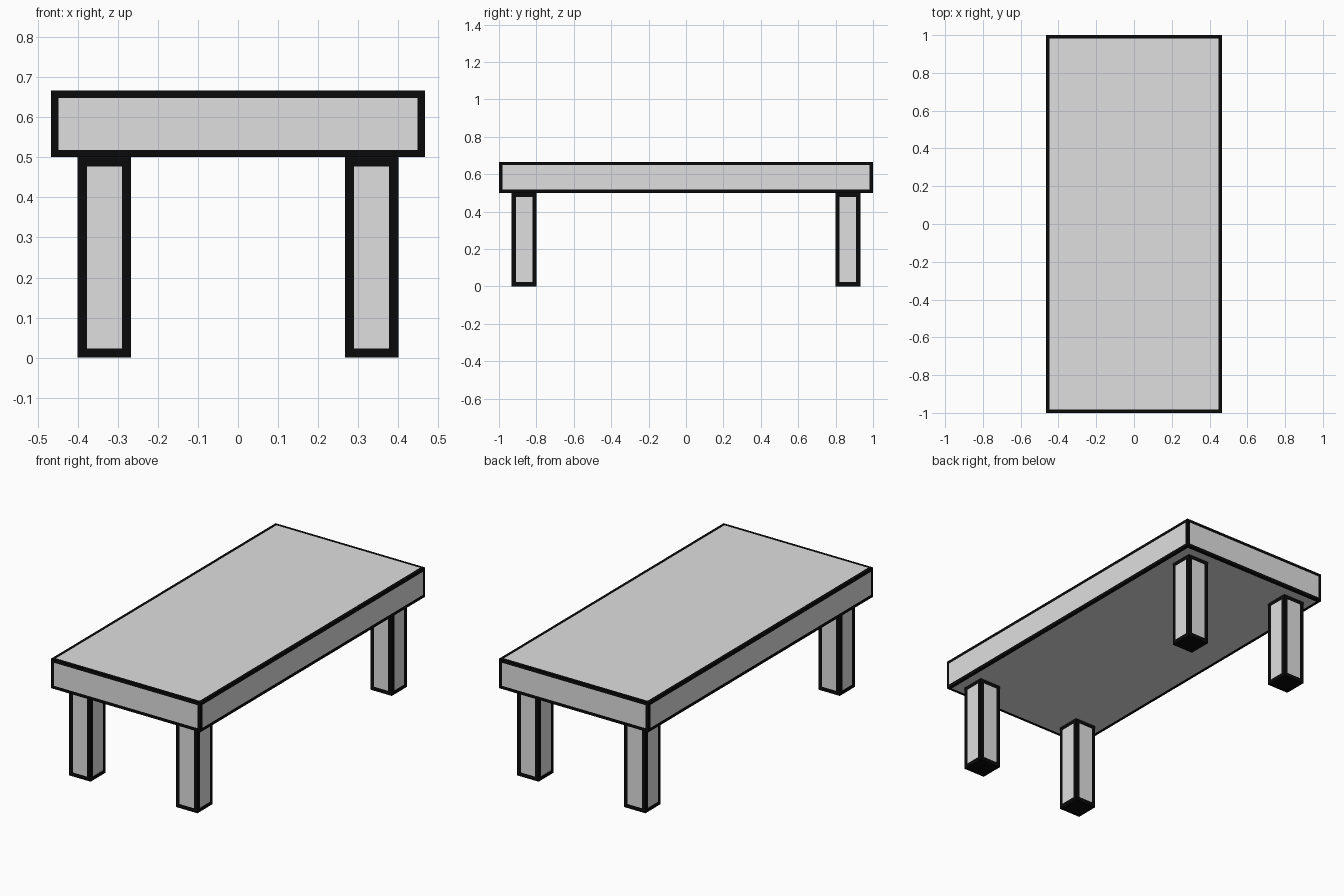
import bpy, bmesh

if "Cube" in bpy.data.objects:
    bpy.data.objects.remove(bpy.data.objects["Cube"])


def material(name, value):
    m = bpy.data.materials.new(name)
    m.diffuse_color = (value, value, value, 1)
    m.use_nodes = True
    m.node_tree.nodes["Principled BSDF"].inputs["Base Color"].default_value = m.diffuse_color
    return m


grey = material("light grey", 0.74)
black = material("black outline", 0.003)


def outlined_box(name, lo, hi, border, black_ends=False):
    """Box whose faces are grey panels framed by a black border."""
    bm = bmesh.new()
    bmesh.ops.create_cube(bm, size=1)
    for v in bm.verts:
        v.co = [(l + h) / 2 + c * (h - l) for l, h, c in zip(lo, hi, v.co)]
    bm.normal_update()
    panels = [f for f in bm.faces if not (black_ends and abs(f.normal.z) > 0.5)]
    for f in bm.faces:
        f.material_index = 1
    bmesh.ops.inset_individual(bm, faces=panels, thickness=border,
                               use_even_offset=True)
    for f in panels:
        f.material_index = 0
    me = bpy.data.meshes.new(name)
    bm.to_mesh(me)
    bm.free()
    me.materials.append(grey)
    me.materials.append(black)
    ob = bpy.data.objects.new(name, me)
    bpy.context.collection.objects.link(ob)
    return ob


# table top slab
outlined_box("table_top", (-0.466, -1, 0.5), (0.466, 1, 0.666), 0.018)

# four square legs, with black feet
for sx, side in ((-1, "left"), (1, "right")):
    for sy, end in ((-1, "front"), (1, "back")):
        cx, cy, h = sx * 0.333, sy * 0.866, 0.0667
        outlined_box(f"{end}_{side}_leg", (cx - h, cy - h, 0),
                     (cx + h, cy + h, 0.5), 0.0225, True)
